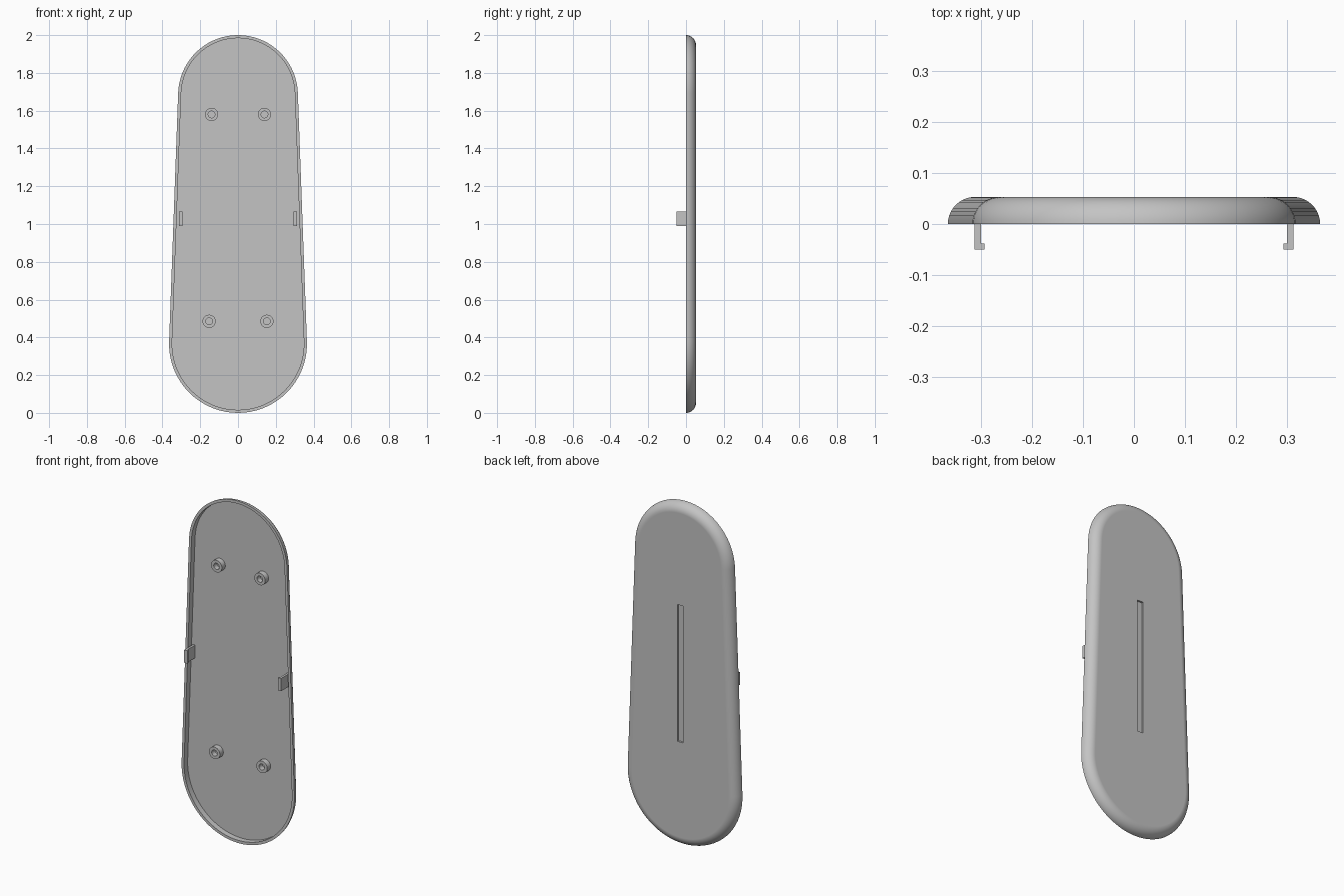
import bpy, bmesh, math
from math import sin, cos, pi

if "Cube" in bpy.data.objects:
    bpy.data.objects.remove(bpy.data.objects["Cube"])

grey = bpy.data.materials.new("plain grey")
grey.use_nodes = True
COLOUR = (0.55, 0.55, 0.55, 1)
grey.diffuse_color = COLOUR
grey.node_tree.nodes["Principled BSDF"].inputs["Base Color"].default_value = COLOUR

TOP_R, BOTTOM_R = 0.317, 0.365
DEPTH, FLOOR, WALL = 0.053, 0.033, 0.016


def make(name, bm):
    bmesh.ops.recalc_face_normals(bm, faces=bm.faces)
    mesh = bpy.data.meshes.new(name)
    bm.to_mesh(mesh)
    bm.free()
    mesh.materials.append(grey)
    obj = bpy.data.objects.new(name, mesh)
    bpy.context.collection.objects.link(obj)
    return obj


def loft(name, rings):
    """Join rings of equal length and cap both ends."""
    bm = bmesh.new()
    loops = [[bm.verts.new(p) for p in ring] for ring in rings]
    n = len(loops[0])
    for a, b in zip(loops, loops[1:]):
        for i in range(n):
            j = (i + 1) % n
            bm.faces.new((a[i], a[j], b[j], b[i]))
    bm.faces.new(loops[0])
    bm.faces.new(loops[-1])
    return make(name, bm)


def prism(name, outline, z0, z1):
    """Extrude an (x, y) outline upwards."""
    return loft(name, [[(x, y, z) for x, y in outline] for z in (z0, z1)])


def smooth(obj):
    bpy.ops.object.select_all(action='DESELECT')
    obj.select_set(True)
    bpy.context.view_layer.objects.active = obj
    bpy.ops.object.shade_smooth_by_angle(angle=math.radians(35))
    mod = obj.modifiers.new("even_normals", 'WEIGHTED_NORMAL')
    mod.keep_sharp = True


def outline(inset, y, steps=36):
    """Tapered outline: two arcs joined by their common tangents."""
    tilt = math.asin((BOTTOM_R - TOP_R) / (2 - TOP_R - BOTTOM_R))
    points = []
    for radius, centre, start, end in (
            (TOP_R, 2 - TOP_R, tilt, pi - tilt),
            (BOTTOM_R, BOTTOM_R, pi - tilt, 2 * pi + tilt)):
        for i in range(steps + 1):
            a = start + (end - start) * i / steps
            r = radius - inset
            points.append((r * cos(a), y, centre + r * sin(a)))
    return points


# Hollow cover with a flat rim and a rounded back edge
rings = [outline(WALL, FLOOR), outline(WALL, 0)]
for i in range(11):
    a = pi / 2 * i / 10
    rings.append(outline(DEPTH * (1 - cos(a)), DEPTH * sin(a)))
cover = loft("cover_shell", rings)

# Shallow vertical slot in the back
cutter = prism("slot_cutter", [(-0.019, 0.042), (0.019, 0.042),
                               (0.019, 0.1), (-0.019, 0.1)], 0.61, 1.41)
cutter.hide_render = True
cut = cover.modifiers.new("back_slot", 'BOOLEAN')
cut.operation = 'DIFFERENCE'
cut.solver = 'EXACT'
cut.object = cutter
bpy.context.view_layer.objects.active = cover
bpy.ops.object.modifier_apply(modifier=cut.name)
bpy.data.objects.remove(cutter)
smooth(cover)


# Hollow screw bosses standing on the inner floor
def circle(x, y, z, r, n=32):
    return [(x + r * cos(2 * pi * i / n), y, z + r * sin(2 * pi * i / n))
            for i in range(n)]


for level, x, z in (("upper", 0.14, 1.58), ("lower", 0.153, 0.485)):
    for side, s in (("left", 1), ("right", -1)):
        boss = loft(f"{level}_{side}_boss", [
            circle(s * x, FLOOR + 0.002, z, 0.035), circle(s * x, 0.001, z, 0.035),
            circle(s * x, 0.001, z, 0.018), circle(s * x, FLOOR - 0.001, z, 0.018)])
        smooth(boss)

# Hooked snap clips reaching out of the open front
for side, s in (("left", 1), ("right", -1)):
    hook = [(0.313, FLOOR + 0.002), (0.313, -0.05), (0.293, -0.05),
            (0.293, -0.038), (0.3, -0.038), (0.3, FLOOR + 0.002)]
    prism(f"{side}_clip", [(s * x, y) for x, y in hook], 0.99, 1.065)
